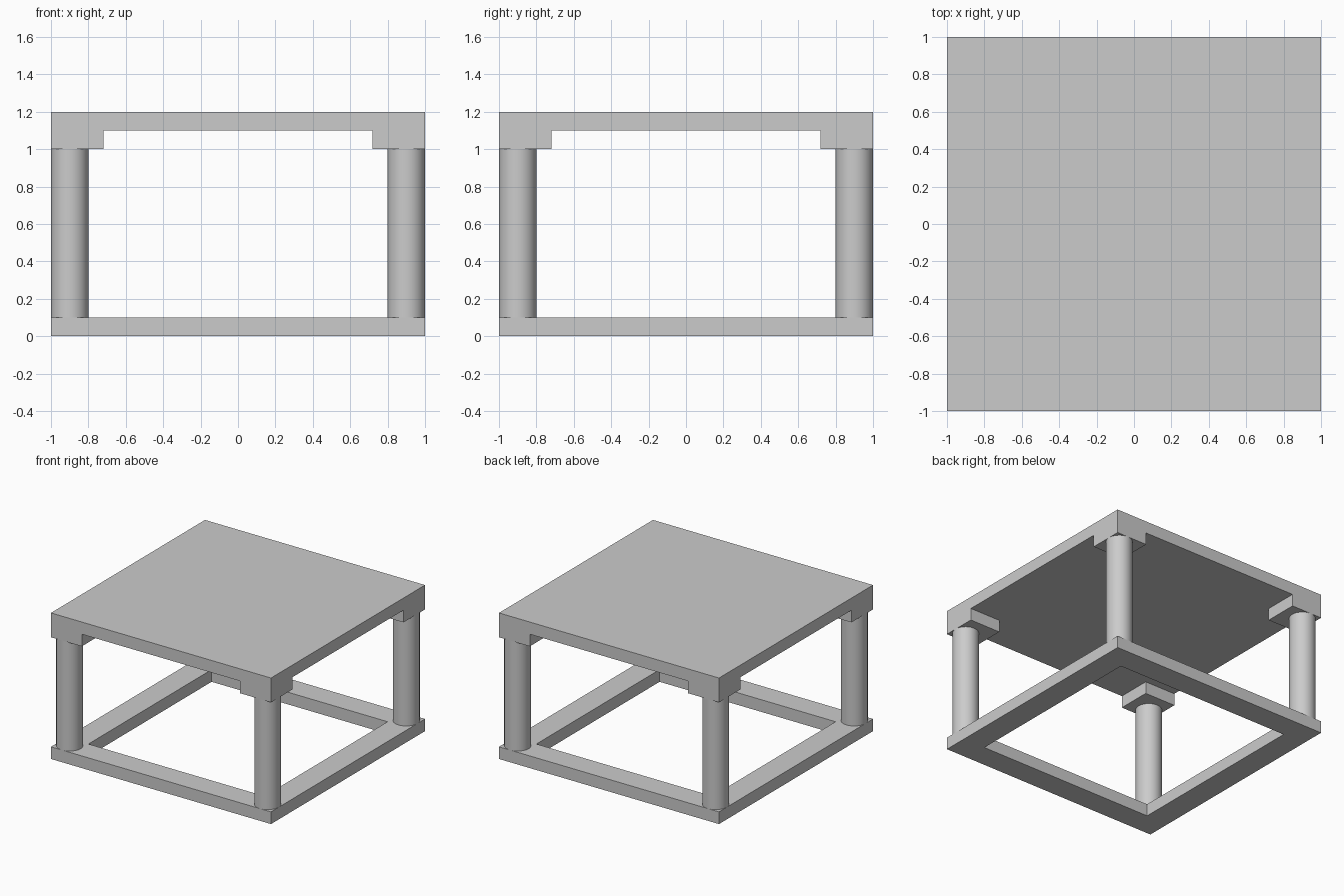
import bpy
import bmesh

if "Cube" in bpy.data.objects:
    bpy.data.objects.remove(bpy.data.objects["Cube"])

HALF = 1.0          # half the width of the table
BAR = 0.2           # width of the base frame bars
SLAB = 0.1          # thickness of frame, blocks and top
POST_TOP = 1.0
RADIUS = 0.1
BLOCK = 0.28

grey = bpy.data.materials.new("plain_grey")
grey.use_nodes = True
colour = (0.6, 0.6, 0.6, 1)
grey.diffuse_color = colour
grey.node_tree.nodes["Principled BSDF"].inputs["Base Color"].default_value = colour


def finish(obj, name):
    obj.name = name
    obj.data.name = name
    obj.data.materials.append(grey)
    return obj


def box(name, x, y, bottom, width, height):
    bpy.ops.mesh.primitive_cube_add(size=1, location=(x, y, bottom + height / 2))
    obj = bpy.context.object
    obj.scale = (width, width, height)
    bpy.ops.object.transform_apply(location=False, rotation=False, scale=True)
    return finish(obj, name)


def open_middle(obj, border):
    # Inset top and bottom, remove the inner faces and join the two openings
    bm = bmesh.new()
    bm.from_mesh(obj.data)
    bm.normal_update()
    caps = [f for f in bm.faces if abs(f.normal.z) > 0.9]
    bmesh.ops.inset_individual(bm, faces=caps, thickness=border, use_even_offset=True)
    rims = [e for f in caps for e in f.edges]
    bmesh.ops.delete(bm, geom=caps, context="FACES_ONLY")
    bmesh.ops.bridge_loops(bm, edges=rims)
    bmesh.ops.recalc_face_normals(bm, faces=bm.faces[:])
    bm.to_mesh(obj.data)
    bm.free()


# Base frame and table top
open_middle(box("base_frame", 0, 0, 0, 2 * HALF, SLAB), BAR)
box("table_top", 0, 0, POST_TOP + SLAB, 2 * HALF, SLAB)

# A round post and a square block in each corner
for side, sx in (("left", 1), ("right", -1)):
    for end, sy in (("front", -1), ("back", 1)):
        inset = HALF - RADIUS
        bpy.ops.mesh.primitive_cylinder_add(
            vertices=64, radius=RADIUS, depth=POST_TOP - SLAB,
            location=(sx * inset, sy * inset, (POST_TOP + SLAB) / 2))
        bpy.ops.object.shade_smooth_by_angle()
        finish(bpy.context.object, f"{end}_{side}_post")

        inset = HALF - BLOCK / 2
        box(f"{end}_{side}_block", sx * inset, sy * inset, POST_TOP, BLOCK, SLAB)
